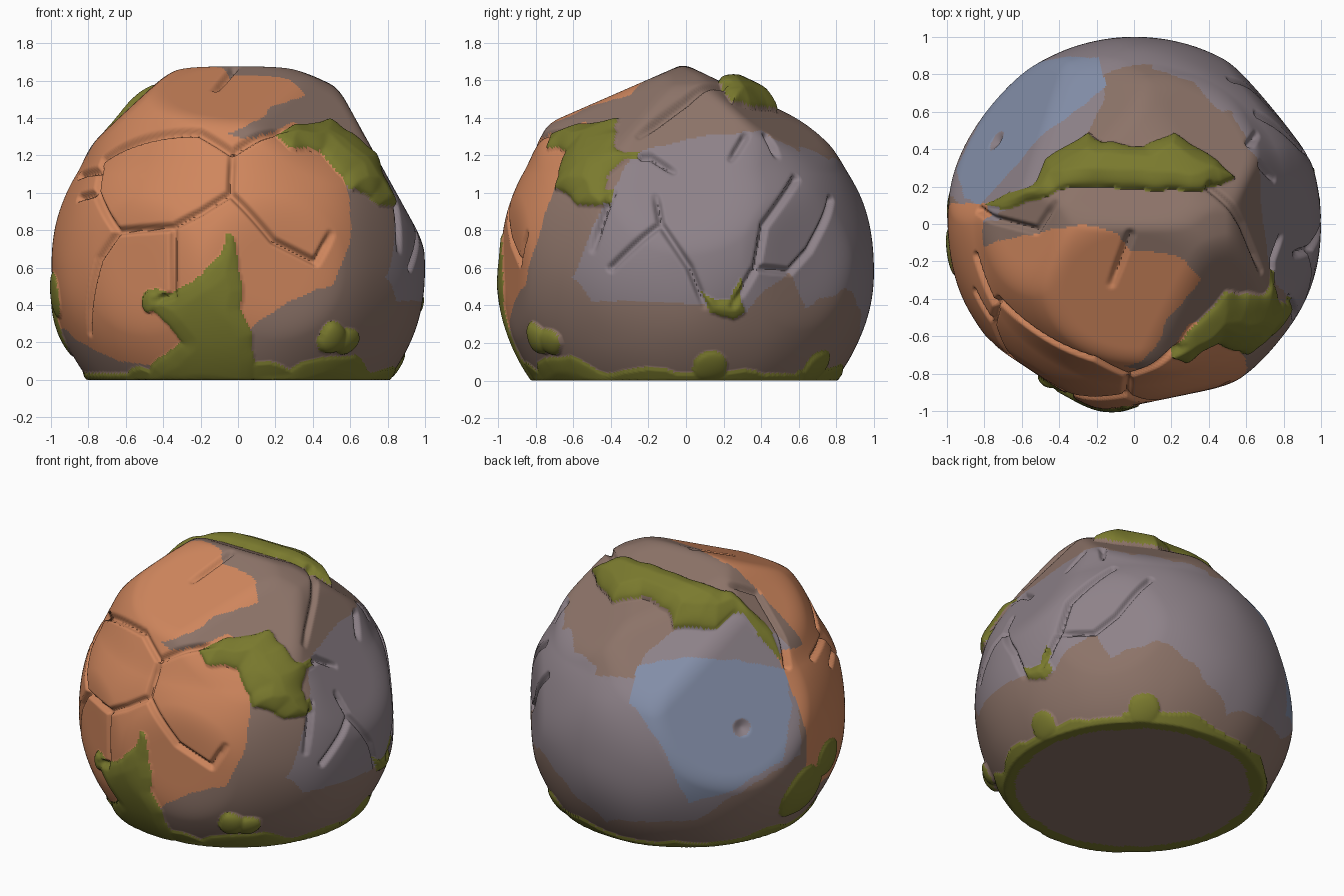
import bpy, bmesh, math
from mathutils import Vector, noise, kdtree

if "Cube" in bpy.data.objects:
    bpy.data.objects.remove(bpy.data.objects["Cube"])

C = Vector((0, 0, 0.6))          # centre of the boulder body


def linear(c):
    return tuple((v / 255 / 12.92 if v < 11 else ((v / 255 + .055) / 1.055) ** 2.4) for v in c) + (1,)


COLOURS = [("brown_stone", (140, 115, 104)), ("orange_stone", (207, 134, 93)),
           ("purple_grey_stone", (142, 130, 137)), ("blue_grey_stone", (132, 143, 169)),
           ("green_moss", (122, 122, 46))]
BROWN, ORANGE, PURPLE, BLUE, MOSS = range(5)


# Viewing directions in which outlines are drawn
def view(az, el):
    a, e = math.radians(az), math.radians(el)
    n = Vector((math.cos(e) * math.cos(a), math.cos(e) * math.sin(a), math.sin(e)))
    r = Vector((-math.sin(a), math.cos(a), 0))
    return n, r, n.cross(r)


FRONT, RIGHT, TOP, BACK_LEFT = view(-90, 0), view(0, 0), view(-90, 90), view(125, 27)


def outline(vw, pts, depth=0.0):
    xs, ys = [p[0] for p in pts], [p[1] for p in pts]
    return vw, pts, depth, (min(xs), max(xs), min(ys), max(ys))


def back_px(pts):
    return [((x - 688) / 160, (686 - y) / 160 + .535) for x, y in pts]


def inside(p, shape):
    """Depth inside an outline drawn in a view, 0 when outside."""
    (n, r, u), pts, depth, box = shape
    if (p - C).dot(n) < depth:
        return 0
    x, y = p.dot(r), p.dot(u)
    if not (box[0] < x < box[1] and box[2] < y < box[3]):
        return 0
    hit, best = False, 9
    for (ax, ay), (bx, by) in zip(pts, pts[1:] + pts[:1]):
        if (ay > y) != (by > y) and x < (bx - ax) * (y - ay) / (by - ay) + ax:
            hit = not hit
        dx, dy = bx - ax, by - ay
        t = max(0, min(1, ((x - ax) * dx + (y - ay) * dy) / (dx * dx + dy * dy)))
        best = min(best, (ax + t * dx - x) ** 2 + (ay + t * dy - y) ** 2)
    return math.sqrt(best) if hit else 0


# Colour regions
orange = outline(FRONT, [(-1.05, .35), (-.85, .2), (-.65, .1), (-.4, .06), (.05, .25), (.3, .42),
                         (.5, .5), (.6, .72), (.59, 1.05), (.5, 1.3), (.3, 1.38), (.1, 1.28),
                         (-.05, 1.31), (.12, 1.4), (.2, 1.46), (.35, 1.52), (.38, 1.72),
                         (-.6, 1.72), (-1.05, 1.2)], -.1)
slab_top = outline(TOP, [(-1, -.15), (-.85, -.17), (-.75, -.1), (-.6, -.07), (-.4, -.02), (-.2, 0),
                         (-.08, -.06), (0, -.14), (.15, -.15), (.28, -.19), (.37, -.3), (.4, -.45),
                         (.4, -.9), (-1, -.9)])
purple = [outline(RIGHT, [(-.6, .55), (-.45, .9), (-.27, 1.2), (0, 1.28), (.4, 1.33), (.6, 1.22),
                          (1.05, 1.1), (1.05, .5), (.9, .66), (.8, .7), (.63, .65), (.45, .48),
                          (.3, .36), (.05, .4), (-.5, .42)], .1),
          outline(BACK_LEFT, back_px([(515, 660), (545, 620), (570, 610), (590, 660), (640, 665),
                                      (650, 635), (690, 608), (750, 592), (800, 640), (803, 740),
                                      (730, 785), (700, 805), (610, 806), (575, 775), (540, 730),
                                      (515, 690)]))]
blue = outline(BACK_LEFT, back_px([(633, 690), (640, 655), (680, 642), (740, 645), (788, 655),
                                   (795, 690), (785, 745), (735, 775), (690, 790), (670, 740)]))

# Moss patches: outline and thickness, then round tufts
moss = [(outline(TOP, [(-.8, .09), (-.65, .17), (-.53, .22), (-.47, .34), (-.35, .41), (-.24, .48),
                       (-.15, .43), (.05, .41), (.2, .49), (.3, .42), (.45, .34), (.53, .25),
                       (.45, .2), (.3, .18), (-.2, .2), (-.4, .19), (-.5, .14), (-.7, .08)]), .075),
        (outline(FRONT, [(.2, 1.3), (.3, 1.36), (.48, 1.38), (.6, 1.32), (.72, 1.2), (.8, 1.05),
                         (.84, .93), (.76, .94), (.7, .98), (.6, 1), (.57, 1.08), (.47, 1.16),
                         (.43, 1.21), (.28, 1.24)], .24), .055),
        (outline(FRONT, [(-.3, .2), (-.4, .32), (-.5, .42), (-.45, .48), (-.35, .45), (-.2, .55),
                         (-.1, .65), (-.05, .78), (-.01, .76), (0, .6), (.04, .48), (.02, .38),
                         (.08, .25), (.08, -.05), (-.5, -.05), (-.45, .08)]), .02),
        (outline(FRONT, [(.05, -.05), (.05, .03), (.3, .06), (.45, .12), (.62, .13), (.7, .06),
                         (.8, -.05)]), .015),
        (outline(RIGHT, [(.08, .47), (.17, .42), (.25, .43), (.3, .54), (.31, .38), (.25, .33),
                         (.14, .36)]), .03)]
tufts = [((.5, -.765, .24), .09, .05), ((.58, -.72, .21), .08, .04), ((-.93, .08, .3), .19, .02),
         ((-.95, -.15, .45), .13, .02), ((.84, .13, .08), .09, .02), ((.5, .7, .06), .1, .02),
         ((-.45, -.8, .42), .07, .04)]

# Cracks drawn on the boulder
cracks = [
    (FRONT, [(-.86, 1.1), (-.75, 1.12), (-.72, 1.18), (-.62, 1.23), (-.2, 1.3), (-.03, 1.21),
             (.2, 1.32), (.26, 1.33)]),
    (FRONT, [(-.74, 1.12), (-.76, 1), (-.66, .8), (-.35, .82), (-.2, .9), (-.04, 1), (-.03, 1.21)]),
    (FRONT, [(-.04, 1), (.2, .75), (.43, .63), (.5, .78)]),
    (FRONT, [(-.86, .98), (-.76, 1)]),
    (FRONT, [(-.35, .82), (-.35, .45), (-.45, .42)]),
    (FRONT, [(-.66, .8), (-.76, .65), (-.8, .25)]),
    (TOP, [(-.02, -.05), (-.12, -.32)]),
    (TOP, [(-.85, .08), (-.75, .03), (-.5, -.03), (-.4, .1)]),
    (TOP, [(.38, .19), (.55, 0), (.68, -.25)]),
    (RIGHT, [(-.4, .6), (-.14, .84), (.02, .6), (.1, .4)]),
    (RIGHT, [(-.14, .84), (-.17, 1)]),
    (RIGHT, [(.59, 1.08), (.42, .83), (.38, .61), (.25, .4)]),
    (RIGHT, [(.78, .97), (.69, .7), (.58, .58), (.37, .6)]),
    (RIGHT, [(.31, 1.29), (.25, 1.2)]),
    (RIGHT, [(.42, 1.29), (.48, 1.2)]),
    (RIGHT, [(-.3, 1.2), (-.2, 1.22), (-.07, 1.15)]),
    (RIGHT, [(-.4, 1), (-.5, .7)])]


def on_sphere(vw, pt):
    n, r, u = vw
    x, y = pt[0], pt[1] - C.dot(u)
    return (r * x + u * y + n * math.sqrt(max(0, 1.02 - x * x - y * y))).normalized()


samples = []
for vw, pts in cracks:
    dirs = [on_sphere(vw, p) for p in pts]
    for i, (a, b) in enumerate(zip(dirs, dirs[1:])):
        steps = max(2, int((b - a).length / .004))
        for k in range(steps + 1):
            t = k / steps
            ends = (1 - t if i == len(dirs) - 2 else 1)      # fade out at the last point
            samples.append((a.lerp(b, t).normalized(), .4 + .6 * min(1, ends * 3)))
tree = kdtree.KDTree(len(samples))
for i, s in enumerate(samples):
    tree.insert(s[0], i)
tree.balance()

# Broad chipped faces of the boulder: normal and distance from the centre
planes = [(Vector(n).normalized(), d) for n, d in [
    ((-.68, 0, .73), 1.02), ((0, -.4, .916), 1.0), ((0, .43, .9), .975),
    ((.87, 0, .48), .935), ((-.754, .528, .39), .875), ((.45, -.54, .71), .975),
    ((0, .75, .66), 1.01), ((-.35, .62, .7), .93), ((.3, .55, .78), .975),
    ((-.55, -.83, 0), .958), ((.2, -.97, 0), .95), ((.77, .64, .05), .957)]]


def smin(a, b, k=.035):
    h = max(k - abs(a - b), 0) / k
    return min(a, b) - h * h * k * .25


def stone_radius(d):
    s = max(0, min(1, (d.z - .5) / .4))
    r = 1.0 + .1 * s * s * (3 - 2 * s) + .01 * noise.noise(d * 2.5)
    for n, dist in planes:
        c = d.dot(n)
        if c > .3:
            r = smin(r, dist / c)
    return r


def shape_vertex(d):
    """Return position and colour for one direction from the centre."""
    r = stone_radius(d)
    _, i, gap = tree.find(d)
    if gap < .03:
        r -= .035 * samples[i][1] * (1 - (gap / .03) ** 2) ** 2
    p = C + d * r
    under = p.z < 0
    if under:
        p = C + d * (.6 / -d.z)
    q = p + .022 * noise.noise_vector(p * 7)
    colour = BROWN
    if not under:
        if inside(q, orange) and (q.z < 1.2 or q.y < -.55 or inside(q, slab_top)):
            colour = ORANGE
        elif inside(q, blue):
            colour = BLUE
        elif any(inside(q, s) for s in purple):
            colour = PURPLE
    # small pit in the blue face
    pit = (p - Vector((-.75, .45, .82))).length
    if pit < .06:
        r -= .03 * (1 - pit / .06)
        p, colour = C + d * r, PURPLE
    # moss thickness, thinner towards the left end of the top patch
    lift = 0
    if not under:
        thin = min(1, max(.2, (q.x + .75) / .4)) if q.z > 1 else 1
        for s, h in moss:
            depth = inside(q, s)
            if depth:
                lift = max(lift, thin * h * math.sqrt(min(1, depth / .08)) + .003)
        for c, size, h in tufts:
            g = (q - Vector(c)).length / size
            if g < 1:
                lift = max(lift, h * math.sqrt(1 - g * g) + .003)
        if p.z < .035 + .1 * max(0, noise.noise(p * 3.5)):
            lift = max(lift, .01)
    if lift:
        colour = MOSS
        p = p + d * lift
        p.z = max(p.z, 0)
    if under and math.hypot(q.x, q.y) > .73:
        colour = MOSS
    return p, colour


# Boulder: rounded cube grid pushed out to the shape above
bm = bmesh.new()
bmesh.ops.create_cube(bm, size=2)
bmesh.ops.subdivide_edges(bm, edges=bm.edges[:], cuts=135, use_grid_fill=True)
bm.verts.index_update()
tints = []
for v in bm.verts:
    d = Vector([math.tan(c * math.pi / 4) for c in v.co]).normalized()
    v.co, tint = shape_vertex(d)
    tints.append(tint)
for f in bm.faces:
    f.material_index = tints[f.verts[0].index]
    f.smooth = True
bmesh.ops.recalc_face_normals(bm, faces=bm.faces[:])
mesh = bpy.data.meshes.new("mossy_boulder")
bm.to_mesh(mesh)
bm.free()
for name, rgb in COLOURS:
    m = bpy.data.materials.new(name)
    m.diffuse_color = linear(rgb)
    m.use_nodes = True
    m.node_tree.nodes["Principled BSDF"].inputs["Base Color"].default_value = m.diffuse_color
    mesh.materials.append(m)
ob = bpy.data.objects.new("mossy_boulder", mesh)
bpy.context.collection.objects.link(ob)
bpy.context.view_layer.objects.active = ob
ob.select_set(True)
bpy.ops.object.shade_smooth_by_angle(angle=math.radians(60))
